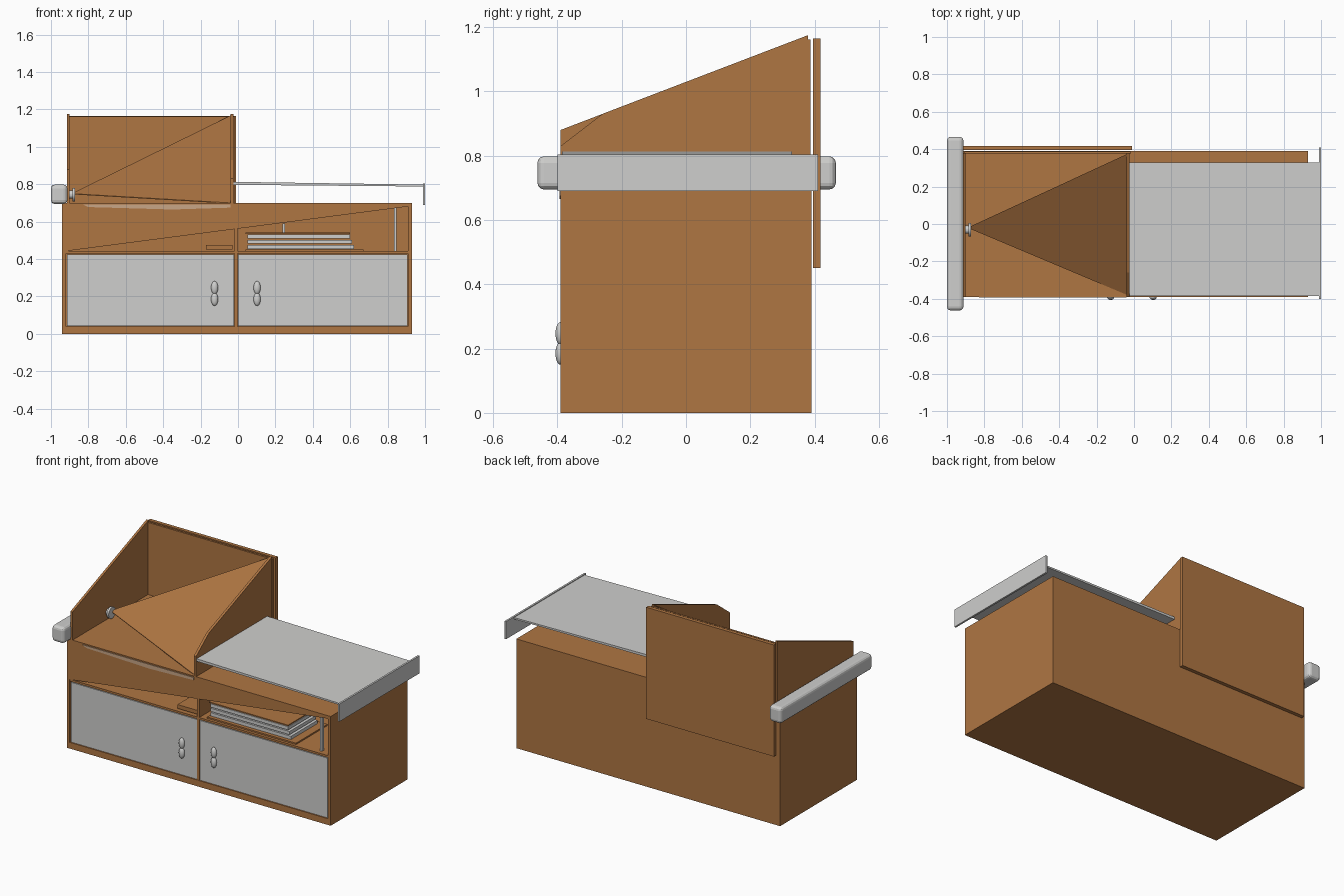
import bpy
import bmesh
from mathutils import Vector

if "Cube" in bpy.data.objects:
    bpy.data.objects.remove(bpy.data.objects["Cube"])


def material(name, rgb):
    m = bpy.data.materials.new(name)
    m.use_nodes = True
    m.diffuse_color = (*rgb, 1)
    m.node_tree.nodes["Principled BSDF"].inputs["Base Color"].default_value = (*rgb, 1)
    return m


WOOD = material("warm wood", (0.43, 0.18, 0.055))
METAL = material("pale metal", (0.62, 0.62, 0.61))
TRIM = material("worn tan trim", (0.58, 0.38, 0.24))


def finish(name, bm, mat):
    bmesh.ops.recalc_face_normals(bm, faces=bm.faces)
    mesh = bpy.data.meshes.new(name)
    bm.to_mesh(mesh)
    bm.free()
    mesh.materials.append(mat)
    obj = bpy.data.objects.new(name, mesh)
    bpy.context.collection.objects.link(obj)
    return obj


def box(name, xs, ys, zs, mat=WOOD, bevel=0, segments=2):
    bm = bmesh.new()
    bmesh.ops.create_cube(bm, size=1)
    for v in bm.verts:
        v.co = [r[0] if c < 0 else r[1] for c, r in zip(v.co, (xs, ys, zs))]
    obj = finish(name, bm, mat)
    if bevel:
        mod = obj.modifiers.new("soft edges", "BEVEL")
        mod.width = bevel
        mod.segments = segments
    return obj


def panel(name, points, depth, mat=WOOD):
    """Flat outline extruded along a vector."""
    bm = bmesh.new()
    face = bm.faces.new([bm.verts.new(p) for p in points])
    if any(depth):
        new = bmesh.ops.extrude_face_region(bm, geom=[face])["geom"]
        moved = [g for g in new if isinstance(g, bmesh.types.BMVert)]
        bmesh.ops.translate(bm, verts=moved, vec=Vector(depth))
        if face.is_valid and len(bm.faces) < len(points) + 2:
            bm.faces.new(face.verts)
    return finish(name, bm, mat)


def smooth(obj):
    for p in obj.data.polygons:
        p.use_smooth = True
    return obj


# Cabinet carcass, open at the front
LEFT, RIGHT, FRONT, BACK, TOP, SHELF = 0.93, -0.94, -0.39, 0.39, 0.7, 0.43
box("cabinet_base", (RIGHT, LEFT), (FRONT, BACK), (0, 0.04))
box("cabinet_top", (RIGHT, LEFT), (FRONT, BACK), (0.68, TOP))
box("cabinet_back", (RIGHT, LEFT), (0.37, BACK), (0.04, 0.68))
box("cabinet_right_side", (RIGHT, -0.92), (FRONT, 0.37), (0.04, 0.68))
box("cabinet_left_side", (0.91, LEFT), (FRONT, 0.37), (0.04, 0.68))
box("middle_shelf", (-0.92, 0.91), (-0.388, 0.37), (SHELF, 0.443))
box("center_divider", (-0.02, -0.003), (-0.388, 0.37), (0.04, 0.68))

# Slanted fascia above the shelf opening
panel("front_fascia", [(RIGHT, FRONT, 0.44), (0.9, FRONT, 0.68),
                       (LEFT, FRONT, TOP), (RIGHT, FRONT, TOP)], (0, 0.012, 0))
panel("worn_edge_strip", [(-0.83, -0.394, 0.692), (-0.8, -0.394, 0.678),
                          (-0.35, -0.394, 0.665), (-0.04, -0.394, 0.675),
                          (-0.04, -0.394, 0.692)], (0, 0.004, 0), TRIM)

# Doors with double-lobed handles
for side, x0, x1, hx in (("right", -0.915, -0.022, -0.125), ("left", 0, 0.905, 0.102)):
    box(side + "_door", (x0, x1), (-0.386, -0.37), (0.042, 0.425), METAL)
    for part, z in (("lower", 0.185), ("upper", 0.247)):
        bm = bmesh.new()
        bmesh.ops.create_uvsphere(bm, u_segments=16, v_segments=10, radius=1)
        bmesh.ops.scale(bm, vec=(0.019, 0.015, 0.035), verts=bm.verts)
        bmesh.ops.translate(bm, vec=(hx, -0.391, z), verts=bm.verts)
        smooth(finish(side + "_handle_" + part, bm, METAL))

# Things kept on the open shelf
box("shelf_tray", (0.04, 0.67), (-0.37, -0.05), (0.443, 0.452))
for i in range(3):
    z = 0.454 + i * 0.028
    box("stacked_sheet_%d" % (i + 1), (0.05, 0.62 - i * 0.01), (-0.35, -0.08),
        (z, z + 0.021), METAL)
box("stack_cover", (0.04, 0.6), (-0.35, -0.08), (0.534, 0.541))
box("small_post", (0.238, 0.252), (-0.2, -0.18), (0.54, 0.59), METAL)
box("upright_rod", (0.835, 0.847), (-0.36, -0.34), (0.443, 0.68), METAL)
box("small_wood_block", (-0.17, -0.03), (-0.37, -0.2), (0.45, 0.475))

# Open hutch with sloping sides
box("hutch_back", (-0.915, -0.01), (0.395, 0.418), (0.45, 1.165))
box("hutch_inner_back", (-0.905, -0.02), (0.375, 0.387), (TOP, 1.162))
panel("hutch_right_side", [(-0.915, FRONT, 0.69), (-0.915, 0.38, 0.69),
                           (-0.915, 0.38, 1.175), (-0.915, FRONT, 0.88)], (0.015, 0, 0))
panel("hutch_left_side", [(-0.04, FRONT, 0.69), (-0.04, 0.38, 0.69), (-0.04, 0.38, 1.175),
                          (-0.04, -0.26, 0.93), (-0.04, FRONT, 0.83)], (0.016, 0, 0))
panel("hutch_inner_slope", [(-0.89, -0.02, 0.75), (-0.035, 0.375, 1.17),
                            (-0.035, -0.38, 0.7)], (0, 0, -0.004))

# Round knob inside the hutch
for name, r, x, d in (("knob_stem", 0.022, -0.89, 0.03), ("knob_disc", 0.036, -0.878, 0.014)):
    bm = bmesh.new()
    bmesh.ops.create_cone(bm, cap_ends=True, segments=20, radius1=r, radius2=r, depth=d)
    for v in bm.verts:
        v.co = (v.co.z + x, v.co.x - 0.03, v.co.y + 0.745)
    finish(name, bm, METAL)

# Side leaf with a hanging lip
panel("side_leaf", [(-0.035, -0.385, 0.797), (0.995, -0.385, 0.788),
                    (0.995, -0.385, 0.798), (-0.035, -0.385, 0.813)], (0, 0.715, 0), METAL)
box("leaf_lip", (0.988, 1.0), (-0.4, 0.41), (0.69, 0.803), METAL)

# Rail along the right side
box("side_rail", (-1.0, -0.912), (-0.462, 0.466), (0.695, 0.798), METAL, 0.02, 3)
